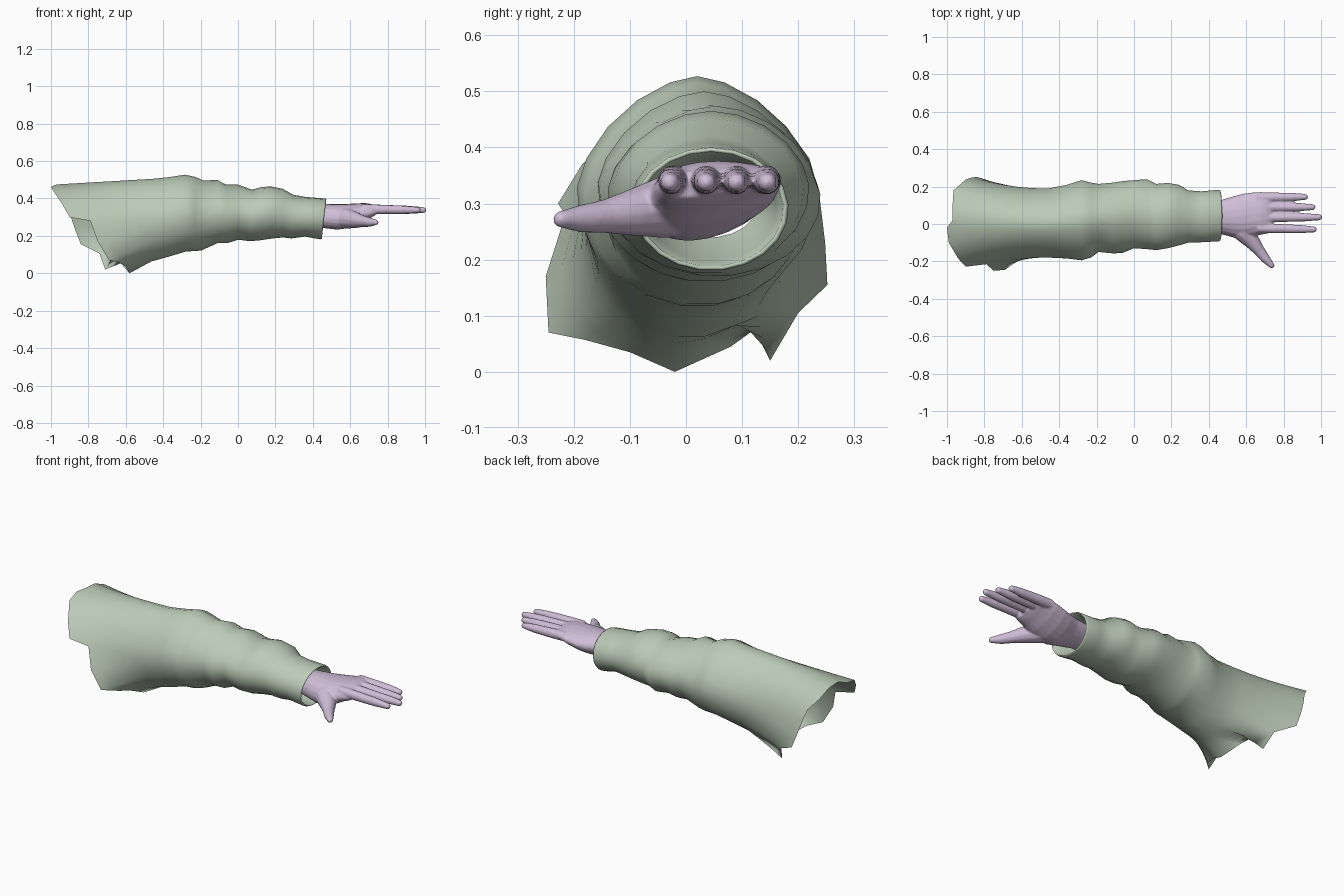
import bpy, bmesh, math
from mathutils import Vector

cube = bpy.data.objects.get("Cube")
if cube:
    bpy.data.objects.remove(cube, do_unlink=True)


def make_material(name, colour):
    mat = bpy.data.materials.new(name)
    mat.use_nodes = True
    mat.diffuse_color = (*colour, 1)
    mat.node_tree.nodes["Principled BSDF"].inputs["Base Color"].default_value = (*colour, 1)
    return mat


green = make_material("sage cloth", (0.50, 0.60, 0.48))
lilac = make_material("lilac skin", (0.63, 0.51, 0.68))


def add_loft(bm, rings, capped):
    """Bridge successive rings of points with quads, with optional end caps."""
    loops = [[bm.verts.new(p) for p in ring] for ring in rings]
    for a, b in zip(loops, loops[1:]):
        for i in range(len(a)):
            j = (i + 1) % len(a)
            bm.faces.new((a[i], a[j], b[j], b[i]))
    if capped:
        bm.faces.new(loops[0])
        bm.faces.new(loops[-1])


def finish(name, bm, mat):
    bmesh.ops.recalc_face_normals(bm, faces=bm.faces)
    mesh = bpy.data.meshes.new(name)
    bm.to_mesh(mesh)
    bm.free()
    mesh.materials.append(mat)
    for poly in mesh.polygons:
        poly.use_smooth = True
    obj = bpy.data.objects.new(name, mesh)
    bpy.context.scene.collection.objects.link(obj)
    return obj


def section(x, y_min, y_max, z_min, z_max, count, slant=0.0, scale=1.0, peak=1.0, wedge=0.0):
    """Oval cross-section across the arm, starting at the top and turning to the back.
    peak sharpens the upper half; wedge raises the underside towards the back."""
    cy, cz = (y_min + y_max) / 2, (z_min + z_max) / 2
    ry, rz = scale * (y_max - y_min) / 2, scale * (z_max - z_min) / 2
    ring = []
    for i in range(count):
        s, c = math.sin(math.tau * i / count), math.cos(math.tau * i / count)
        power = peak if c > 0 else 1
        y = ry * math.copysign(abs(s) ** power, s)
        z = rz * math.copysign(abs(c) ** power, c)
        z += wedge * y * (0.5 - 0.5 * c)
        ring.append(Vector((x + slant * c, cy + y, cz + z)))
    return ring


# Torn shoulder edge, from the top round the back, underside and front
torn_edge = [Vector(p) for p in (
    (-.97, .02, .475), (-.97, .1, .47), (-.965, .18, .435), (-.92, .22, .38),
    (-.9, .237, .32), (-.87, .248, .23), (-.84, .252, .155), (-.74, .2, .105),
    (-.71, .15, .02), (-.67, .135, .085), (-.62, .08, .045), (-.58, -.02, 0),
    (-.6, -.1, .035), (-.63, -.18, .057), (-.69, -.245, .07), (-.75, -.25, .17),
    (-.79, -.215, .28), (-.9, -.228, .3), (-.94, -.185, .37), (-.99, -.1, .445),
    (-1, -.02, .462))]
SIDES = len(torn_edge)

# Sleeve folds: x, y range, z range
folds = [
    (-.46, -.18, .19, .06, .505), (-.36, -.185, .21, .09, .515),
    (-.28, -.195, .235, .115, .527), (-.23, -.18, .222, .116, .515),
    (-.19, -.15, .215, .12, .495), (-.11, -.158, .222, .16, .5),
    (-.06, -.155, .23, .16, .475), (0, -.13, .235, .178, .474),
    (.07, -.135, .24, .17, .447), (.12, -.14, .215, .175, .46),
    (.18, -.13, .22, .185, .465), (.24, -.115, .21, .19, .452),
    (.29, -.1, .18, .185, .42), (.36, -.098, .175, .195, .408),
    (.452, -.093, .183, .18, .4)]

body = []
for x, *bounds in folds:
    lean = 0.012 if x > 0.4 else 0.006 * math.sin(x * 25)
    crest = min(1.22, max(1.0, 1.15 - 0.4 * x))
    body.append(section(x, *bounds, SIDES, lean, peak=crest))

# Flared part between the first fold and the torn edge
flare = []
for t in (1, .8, .6, .4, .2):
    ring = []
    for start, end in zip(body[0], torn_edge):
        p = start.lerp(end, t)
        side = start.lerp(end, t ** 2)
        ring.append(Vector((p.x, side.y, p.z)))
    flare.append(ring)

# Rolled cuff lip and lining that narrows to the wrist
x, *cuff = folds[-1]
lining = [section(x + .008, *cuff, SIDES, .012, .97),
          section(x + .004, *cuff, SIDES, .012, .93),
          section(.38, *cuff, SIDES, 0, .84),
          section(.3, -.04, .13, .24, .37, SIDES)]
bm = bmesh.new()
add_loft(bm, flare + body + lining, False)
sleeve = finish("sleeve", bm, green)

# Palm and wrist, thicker on the thumb side: x, y range, z range
palm = [
    (.28, -.03, .12, .25, .36), (.4, -.035, .12, .25, .365), (.47, -.056, .13, .243, .37),
    (.53, -.072, .148, .237, .37), (.58, -.078, .162, .245, .371), (.64, -.068, .17, .268, .374),
    (.68, -.058, .171, .29, .376), (.71, -.052, .168, .303, .371), (.735, -.045, .16, .318, .36)]
bm = bmesh.new()
add_loft(bm, [section(*s, 20, wedge=0.22) for s in palm], True)


def add_digit(bm, path, radii):
    """Round tapering digit along a path, with a domed tip."""
    path = [Vector(p) for p in path]
    tip_dir = (path[-1] - path[-2]).normalized()
    end, r = path[-1], radii[-1]
    points = path + [end + tip_dir * r * math.sin(a) for a in (.5, 1, 1.4)]
    sizes = list(radii) + [r * math.cos(a) for a in (.5, 1, 1.4)]
    rings = []
    for i, (p, size) in enumerate(zip(points, sizes)):
        d = (points[min(i + 1, len(points) - 1)] - points[max(i - 1, 0)]).normalized()
        across = d.cross(Vector((0, 0, 1))).normalized()
        up = across.cross(d)
        rings.append([p + size * (across * math.cos(a) + up * math.sin(a))
                      for a in (math.tau * k / 12 for k in range(12))])
    add_loft(bm, rings, True)


# Four fingers: knuckle y, tip y, tip x
for base_y, tip_y, tip_x in ((.142, .145, .928), (.09, .09, .968), (.035, .036, 1.004), (-.022, -.029, .975)):
    start, end = Vector((.66, base_y, .343)), Vector((tip_x - .014, tip_y, .338))
    steps = (0, .3, .55, .75, 1)
    add_digit(bm, [start.lerp(end, t) for t in steps], (.026, .026, .024, .0225, .0165))

# Thumb with a broad fleshy root
add_digit(bm, ((.52, .02, .298), (.585, -.042, .293), (.637, -.1, .283), (.672, -.145, .277),
               (.704, -.187, .273), (.736, -.222, .272)), (.054, .055, .041, .03, .025, .0155))
hand = finish("hand", bm, lilac)

# Fuse palm and digits into one soft skin
fuse = hand.modifiers.new("fuse", 'REMESH')
fuse.mode = 'VOXEL'
fuse.voxel_size = 0.005
fuse.use_smooth_shade = True
soften = hand.modifiers.new("soften", 'SMOOTH')
soften.factor = 0.5
soften.iterations = 5
